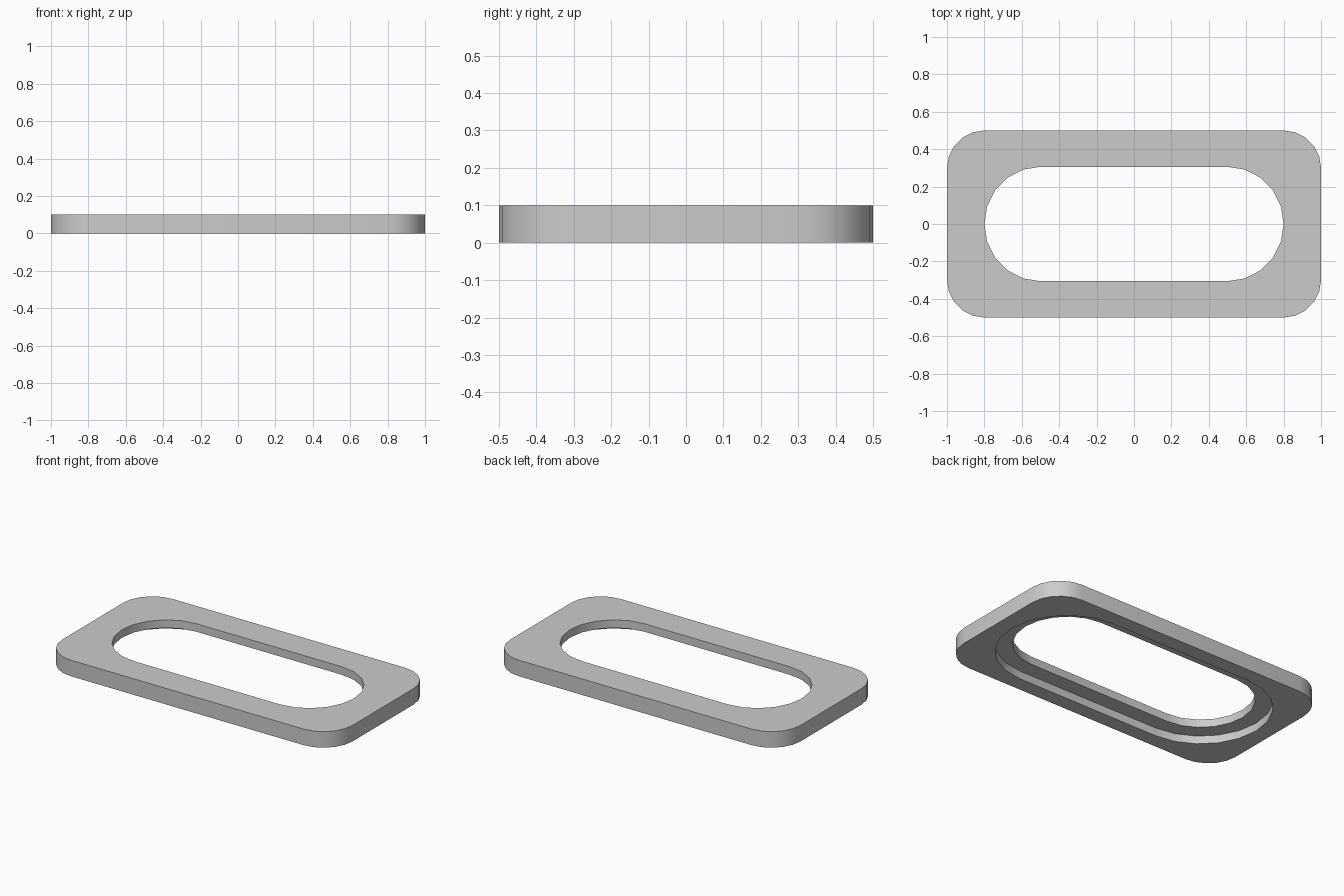
import bpy, bmesh, math

cube = bpy.data.objects.get("Cube")
if cube:
    bpy.data.objects.remove(cube, do_unlink=True)

CORNER_STEPS = 5


def rounded_loop(bm, half_x, half_y, radius_x, radius_y, z):
    """Closed rounded-rectangle loop of vertices, counter-clockwise."""
    loop = []
    for quarter, (sx, sy) in enumerate([(1, 1), (-1, 1), (-1, -1), (1, -1)]):
        for step in range(CORNER_STEPS + 1):
            a = (quarter + step / CORNER_STEPS) * math.pi / 2
            x = sx * (half_x - radius_x) + radius_x * math.cos(a)
            y = sy * (half_y - radius_y) + radius_y * math.sin(a)
            loop.append(bm.verts.new((x, y, z)))
    return loop


# Plain grey finish
grey = bpy.data.materials.new("light grey")
grey.use_nodes = True
grey.diffuse_color = (0.6, 0.6, 0.6, 1)
grey.node_tree.nodes["Principled BSDF"].inputs["Base Color"].default_value = grey.diffuse_color

# Outline shapes: outer edge, through slot, wider recess in the underside
outer = (1.0, 0.5, 0.2, 0.2)
slot = (0.8, 0.306, 0.3, 0.306)
recess = (0.9, 0.406, 0.4, 0.406)
height, ledge = 0.1, 0.05

# Cross-section of the frame, swept as a closed chain of loops
bm = bmesh.new()
section = [(outer, 0), (outer, height), (slot, height),
           (slot, ledge), (recess, ledge), (recess, 0)]
loops = [rounded_loop(bm, *shape, z) for shape, z in section]
for k, lower in enumerate(loops):
    upper = loops[(k + 1) % len(loops)]
    for i in range(len(lower)):
        j = (i + 1) % len(lower)
        bm.faces.new((lower[i], lower[j], upper[j], upper[i]))
bmesh.ops.remove_doubles(bm, verts=bm.verts, dist=0.0001)
bmesh.ops.recalc_face_normals(bm, faces=bm.faces)

mesh = bpy.data.meshes.new("slotted_frame")
bm.to_mesh(mesh)
bm.free()
mesh.materials.append(grey)
frame = bpy.data.objects.new("slotted_frame", mesh)
bpy.context.collection.objects.link(frame)

# Soft corners, crisp rims
bpy.ops.object.select_all(action="DESELECT")
frame.select_set(True)
bpy.context.view_layer.objects.active = frame
bpy.ops.object.shade_smooth_by_angle(angle=math.radians(30))
